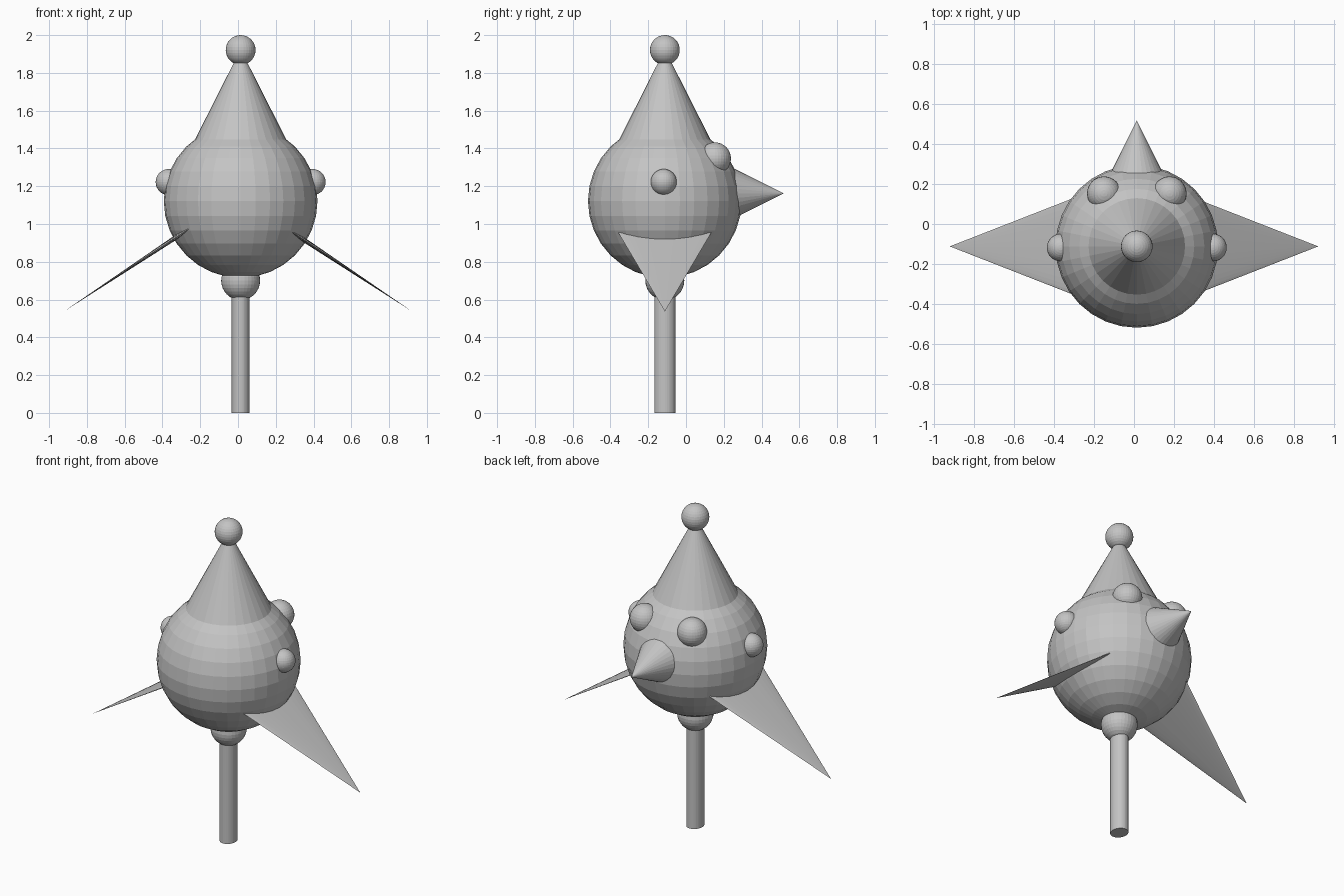
import bpy, bmesh
from mathutils import Matrix, Vector

if "Cube" in bpy.data.objects:
    bpy.data.objects.remove(bpy.data.objects["Cube"])

CX, CY, BODY_Z = 0.014, -0.112, 1.122   # main axis and body centre height

grey = bpy.data.materials.new("plain grey")
grey.diffuse_color = (0.55, 0.55, 0.55, 1)
grey.use_nodes = True
grey.node_tree.nodes["Principled BSDF"].inputs["Base Color"].default_value = grey.diffuse_color


def finish(name, bm):
    me = bpy.data.meshes.new(name)
    bm.to_mesh(me)
    bm.free()
    me.materials.append(grey)
    ob = bpy.data.objects.new(name, me)
    bpy.context.collection.objects.link(ob)
    return ob


def ball(name, centre, radius):
    bm = bmesh.new()
    bmesh.ops.create_uvsphere(bm, u_segments=32, v_segments=16, radius=radius,
                              matrix=Matrix.Translation(centre))
    return finish(name, bm)


def cone(name, base, tip, rx, ry, top=0.0):
    """Cone or cylinder from base to tip, with an elliptical section."""
    base, tip = Vector(base), Vector(tip)
    axis = tip - base
    z = axis.normalized()
    # local y stays along world y unless the cone points that way
    y = Vector((0, 1, 0)) if abs(z.y) < 0.9 else Vector((0, 0, 1))
    x = y.cross(z).normalized()
    y = z.cross(x)
    frame = Matrix((x * rx, y * ry, z)).transposed().to_4x4()
    bm = bmesh.new()
    bmesh.ops.create_cone(bm, cap_ends=True, segments=32, radius1=1, radius2=top,
                          depth=axis.length,
                          matrix=Matrix.Translation((base + tip) / 2) @ frame)
    bmesh.ops.remove_doubles(bm, verts=bm.verts, dist=1e-6)
    return finish(name, bm)


# Round body, neck joint and stalk
ball("body", (CX, CY, BODY_Z), 0.407)
ball("neck_joint", (CX, CY, 0.70), 0.103)
cone("stalk", (CX, CY, 0), (CX, CY, 0.70), 0.048, 0.056, top=1.0)

# Pointed hat with a bobble
cone("hat", (CX, CY, 1.35), (CX, CY, 1.925), 0.291, 0.291)
ball("hat_bobble", (CX, CY, 1.921), 0.079)

# Nose cone pointing to the back
cone("nose", (CX, 0.19, 1.162), (CX, 0.518, 1.162), 0.164, 0.164)

# Paired parts
for side, s in (("left", -1), ("right", 1)):
    ball(side + "_eye", (CX + s * 0.164, 0.153, 1.347), 0.085)
    ball(side + "_ear", (CX + s * 0.381, -0.118, 1.222), 0.069)
    cone(side + "_fin", (s * 0.154, CY, 1.045), (s * 0.922, CY, 0.537), 0.016, 0.30)
